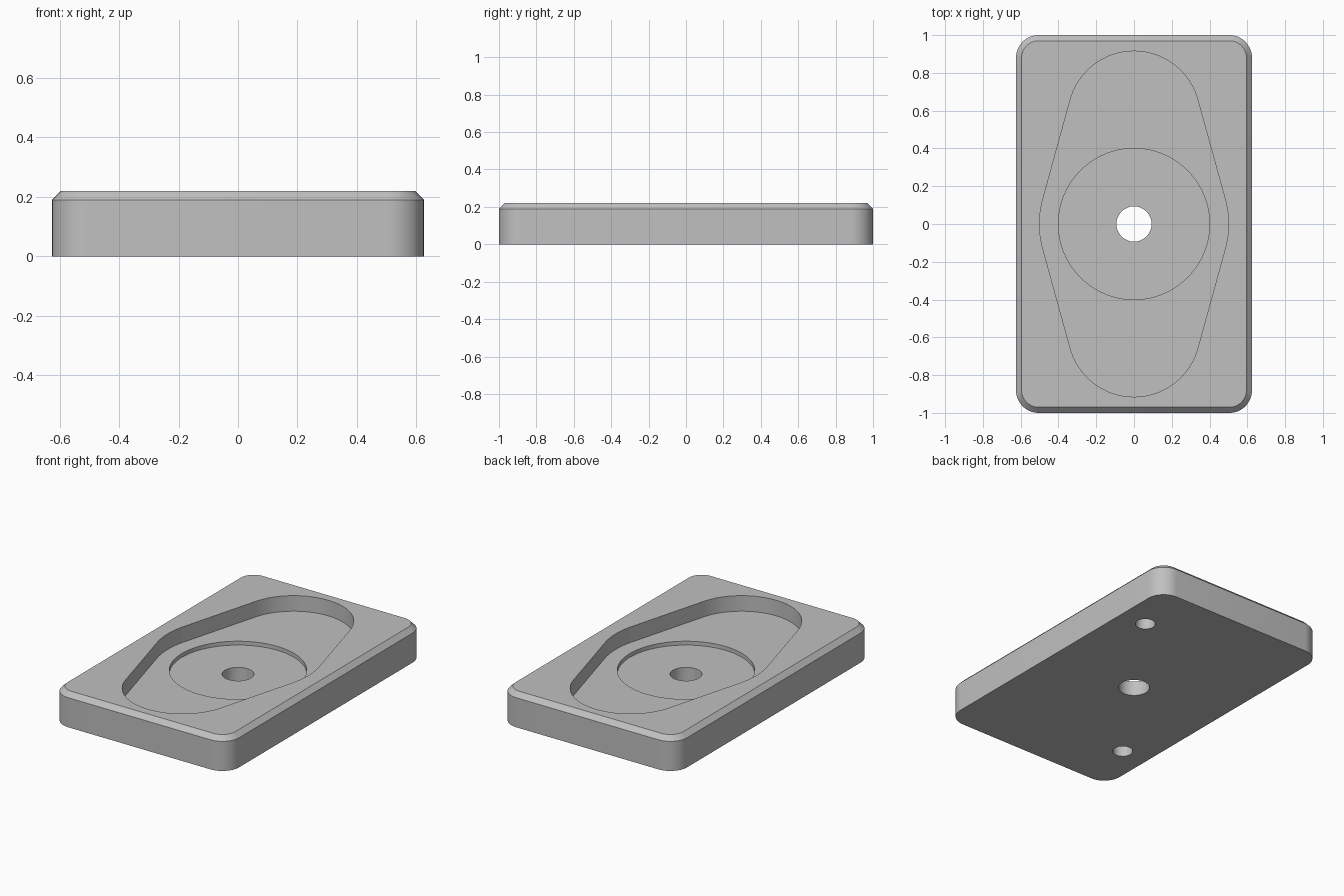
import bpy, bmesh
from math import asin, cos, sin, pi

if "Cube" in bpy.data.objects:
    bpy.data.objects.remove(bpy.data.objects["Cube"])

grey = bpy.data.materials.new("plain grey")
grey.use_nodes = True
COLOUR = (0.53, 0.53, 0.53, 1)
grey.diffuse_color = COLOUR
grey.node_tree.nodes["Principled BSDF"].inputs["Base Color"].default_value = COLOUR

HALF_X, HALF_Y, HEIGHT = 0.625, 1.0, 0.22
CORNER, CHAMFER = 0.12, 0.03
POCKET_FLOOR, RECESS_FLOOR = 0.12, 0.095


def arc(cx, cy, radius, start, end, steps):
    """Points along a circular arc, both ends included."""
    return [(cx + radius * cos(start + (end - start) * i / steps),
             cy + radius * sin(start + (end - start) * i / steps))
            for i in range(steps + 1)]


def circle(radius, cx=0, cy=0, steps=64):
    return arc(cx, cy, radius, 0, 2 * pi, steps)[:-1]


def rounded_rectangle(inset):
    points = []
    for quarter, (sx, sy) in enumerate([(1, 1), (-1, 1), (-1, -1), (1, -1)]):
        points += arc(sx * (HALF_X - CORNER), sy * (HALF_Y - CORNER),
                      CORNER - inset, quarter * pi / 2, (quarter + 1) * pi / 2, 12)
    return points


def pocket_outline(middle=0.5, end=0.35, offset=0.565):
    """Outline wrapped around a large middle circle and two smaller end circles."""
    tilt = asin((middle - end) / offset)
    return (arc(0, 0, middle, -tilt, tilt, 12)
            + arc(0, offset, end, tilt, pi - tilt, 40)
            + arc(0, 0, middle, pi - tilt, pi + tilt, 12)
            + arc(0, -offset, end, pi + tilt, 2 * pi - tilt, 40))


def loft(name, layers):
    """Solid through matching outlines, given as (outline, z) from bottom to top."""
    bm = bmesh.new()
    rings = [[bm.verts.new((x, y, z)) for x, y in outline] for outline, z in layers]
    for low, high in zip(rings, rings[1:]):
        for i in range(len(low)):
            j = (i + 1) % len(low)
            bm.faces.new((low[i], low[j], high[j], high[i]))
    bm.faces.new(rings[0][::-1])
    bm.faces.new(rings[-1])
    mesh = bpy.data.meshes.new(name)
    bm.to_mesh(mesh)
    bm.free()
    mesh.materials.append(grey)
    obj = bpy.data.objects.new(name, mesh)
    bpy.context.collection.objects.link(obj)
    return obj


def cut(target, name, outline, bottom, top):
    """Carve an extruded outline out of the target."""
    cutter = loft(name, [(outline, bottom), (outline, top)])
    cutter.hide_render = True
    modifier = target.modifiers.new(name, "BOOLEAN")
    modifier.operation = "DIFFERENCE"
    modifier.solver = "EXACT"
    modifier.object = cutter
    bpy.context.view_layer.objects.active = target
    bpy.ops.object.modifier_apply(modifier=name)
    bpy.data.objects.remove(cutter)


# Plate with rounded corners and a chamfered top edge
plate = loft("base_plate", [(rounded_rectangle(0), 0),
                            (rounded_rectangle(0), HEIGHT - CHAMFER),
                            (rounded_rectangle(CHAMFER), HEIGHT)])

# Pocket, round recess and through hole
cut(plate, "pocket_cutter", pocket_outline(), POCKET_FLOOR, 0.4)
cut(plate, "recess_cutter", circle(0.4, steps=96), RECESS_FLOOR, 0.3)
cut(plate, "centre_hole_cutter", circle(0.093), -0.1, 0.3)

# Two blind holes underneath, on opposite corners
for side in (1, -1):
    cut(plate, "blind_hole_cutter", circle(0.06, side * 0.44, side * 0.63, 48), -0.1, 0.12)

# Smooth walls with crisp edges
bpy.ops.object.select_all(action="DESELECT")
plate.select_set(True)
bpy.context.view_layer.objects.active = plate
bpy.ops.object.shade_smooth_by_angle(angle=pi / 6)
